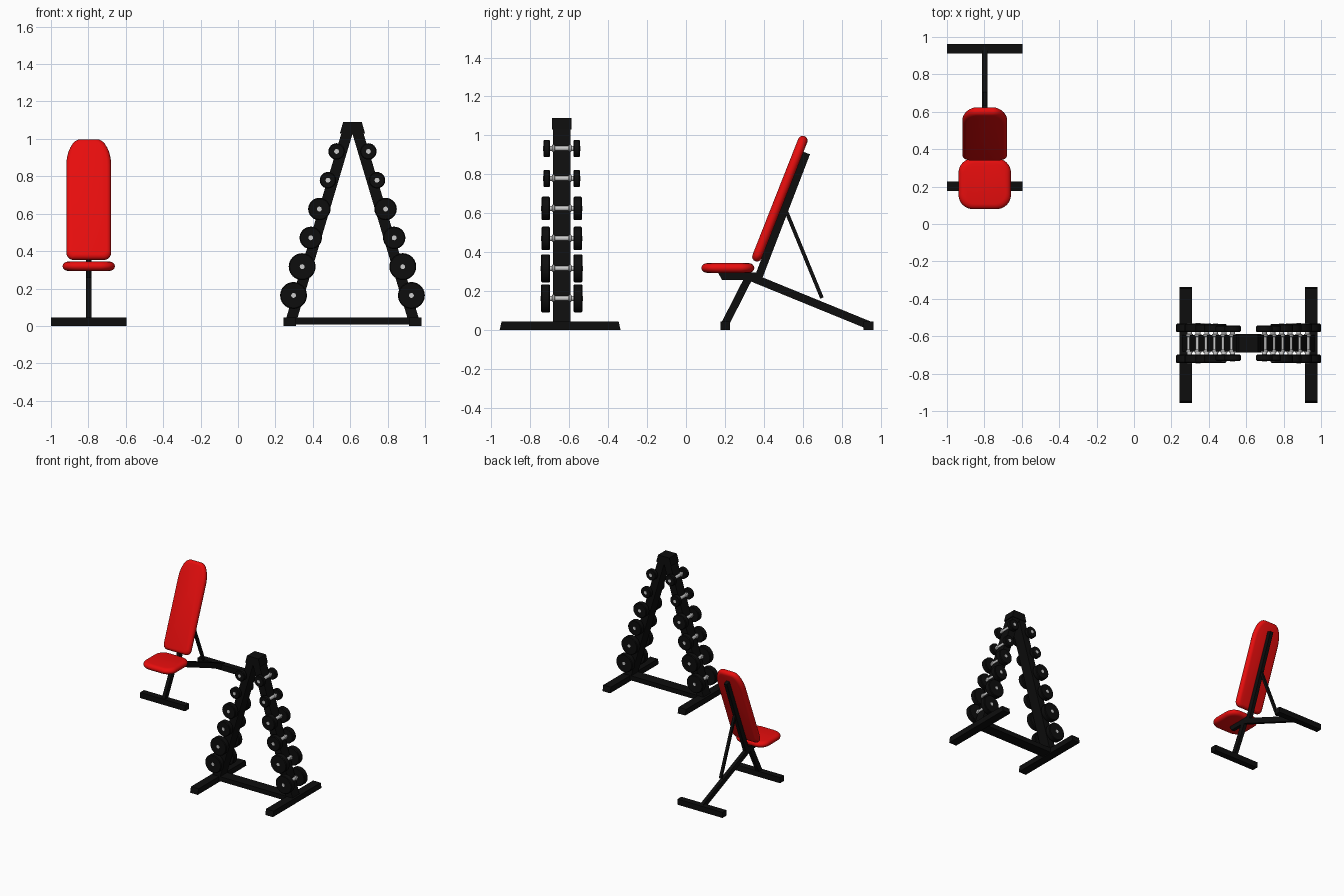
import bpy, bmesh
from math import sin, cos, pi, radians, hypot
from mathutils import Matrix, Vector

old = bpy.data.objects.get("Cube")
if old:
    bpy.data.objects.remove(old, do_unlink=True)


def material(name, color, rough):
    m = bpy.data.materials.new(name)
    m.use_nodes = True
    m.diffuse_color = (*color, 1)
    node = m.node_tree.nodes["Principled BSDF"]
    node.inputs["Base Color"].default_value = (*color, 1)
    node.inputs["Roughness"].default_value = rough
    return m


BLACK = material("black_steel", (0.004, 0.004, 0.004), 0.5)
RED = material("red_padding", (0.8, 0.004, 0.004), 0.5)
SILVER = material("silver_grip", (0.6, 0.6, 0.6), 0.4)


def finish(name, bm, mat, smooth=False):
    bmesh.ops.recalc_face_normals(bm, faces=bm.faces)
    mesh = bpy.data.meshes.new(name)
    bm.to_mesh(mesh)
    bm.free()
    mesh.materials.append(mat)
    ob = bpy.data.objects.new(name, mesh)
    bpy.context.collection.objects.link(ob)
    if smooth:
        bpy.ops.object.select_all(action="DESELECT")
        ob.select_set(True)
        bpy.context.view_layer.objects.active = ob
        bpy.ops.object.shade_smooth_by_angle(angle=radians(40))
    return ob


def loft(rings):
    """Skin a list of equal-length point loops and cap both ends."""
    bm = bmesh.new()
    loops = [[bm.verts.new(p) for p in ring] for ring in rings]
    n = len(loops[0])
    for a, b in zip(loops, loops[1:]):
        for i in range(n):
            j = (i + 1) % n
            bm.faces.new((a[i], a[j], b[j], b[i]))
    bm.faces.new(loops[0])
    bm.faces.new(loops[-1])
    return bm


def prism(name, points, axis, centre, width):
    """Extrude a side profile along x or y."""
    ends = (centre - width / 2, centre + width / 2)
    if axis == "x":
        rings = [[(e, u, z) for u, z in points] for e in ends]
    else:
        rings = [[(u, e, z) for u, z in points] for e in ends]
    return finish(name, loft(rings), BLACK)


def box(name, x, y, z):
    return prism(name, [(x[0], z[0]), (x[1], z[0]), (x[1], z[1]), (x[0], z[1])],
                 "y", sum(y) / 2, y[1] - y[0])


def bar(name, p, q, thick, width):
    """Straight tube in the bench's centre plane."""
    dy, dz = q[0] - p[0], q[1] - p[1]
    k = thick / 2 / hypot(dy, dz)
    ny, nz = -dz * k, dy * k
    quad = [(p[0] + ny, p[1] + nz), (q[0] + ny, q[1] + nz),
            (q[0] - ny, q[1] - nz), (p[0] - ny, p[1] - nz)]
    return prism(name, quad, "x", BENCH_X, width)


def lathe(name, profile, x, y, z, mat, sides):
    rings = [[(x + r * cos(2 * pi * i / sides), y + d, z + r * sin(2 * pi * i / sides))
              for i in range(sides)] for d, r in profile]
    return finish(name, loft(rings), mat, True)


def pad(name, w, h, thick, top, bottom, edge, matrix):
    """Cushion with elliptical corners (rx, ry) and a rounded rim."""
    rings, steps = [], 8
    for k in range(9):
        a = radians(-85 + 170 * k / 8)
        inset = edge * (1 - cos(a))
        ring = []
        for q, (rx, ry) in enumerate((top, top, bottom, bottom)):
            sx = 1 if q in (0, 3) else -1
            sy = 1 if q < 2 else -1
            for i in range(steps + 1):
                t = pi / 2 * (q + i / steps)
                px = sx * (w / 2 - rx) + rx * cos(t)
                py = sy * (h / 2 - ry) + ry * sin(t)
                ring.append(matrix @ Vector((px * (1 - 2 * inset / w),
                                             py * (1 - 2 * inset / h),
                                             thick / 2 * sin(a))))
        rings.append(ring)
    return finish(name, loft(rings), RED, True)


# Bench frame
BENCH_X = -0.798
TUBE = 0.027
box("bench_front_foot", (-1.0, -0.597), (0.177, 0.227), (0, 0.045))
box("bench_rear_foot", (-1.0, -0.597), (0.912, 0.962), (0, 0.045))
bar("bench_front_leg", (0.2, 0.03), (0.325, 0.275), 0.04, TUBE)
bar("bench_main_beam", (0.31, 0.282), (0.94, 0.025), 0.042, TUBE)
prism("seat_bracket", [(0.165, 0.295), (0.185, 0.257), (0.36, 0.257), (0.36, 0.295)],
      "x", BENCH_X, TUBE)
bar("backrest_post", (0.37, 0.265), (0.618, 0.91), 0.04, TUBE)
bar("backrest_strut", (0.515, 0.61), (0.698, 0.165), 0.019, 0.02)

# Bench cushions
pad("seat_cushion", 0.28, 0.272, 0.05, (0.08, 0.075), (0.08, 0.075), 0.03,
    Matrix.Translation((BENCH_X, 0.215, 0.319)))
pad("backrest_cushion", 0.24, 0.69, 0.05, (0.075, 0.15), (0.04, 0.04), 0.025,
    Matrix.Translation((BENCH_X, 0.482, 0.675)) @ Matrix.Rotation(radians(68.5), 4, "X"))

# Rack frame
RACK_X, RACK_Y = 0.612, -0.638
SLOPE = 0.2987


def grip_offset(z):
    return 0.315 - SLOPE * (z - 0.163)


box("rack_cross_bar", (0.27, 0.954), (RACK_Y - 0.045, RACK_Y + 0.045), (0.008, 0.045))
cap = [(RACK_X + s * (0.05 + d), z) for s, d, z in
       ((-1, 0, 1.09), (1, 0, 1.09), (1, 0.017, 1.03), (-1, 0.017, 1.03))]
prism("rack_top_cap", cap, "y", RACK_Y, 0.098)

for side, label in ((-1, "right"), (1, "left")):
    # Sloping upright
    leg = [(RACK_X + side * (grip_offset(z) - 0.027 + e), z)
           for z, e in ((0.01, -0.03), (0.01, 0.03), (1.085, 0.03), (1.085, -0.03))]
    prism("rack_upright_" + label, leg, "y", RACK_Y, 0.09)

    # Floor foot with slightly slanted ends
    foot = [(-0.957, 0), (-0.336, 0), (-0.346, 0.045), (-0.947, 0.045)]
    prism("rack_foot_" + label, foot, "x", RACK_X + side * 0.336, 0.068)

    # Dumbbells, largest at the bottom
    for n in range(6):
        z = 0.163 + 0.154 * n
        x = RACK_X + side * grip_offset(z)
        radius, length = ((0.072, 0.046), (0.06, 0.044), (0.044, 0.034))[n // 2]
        tip = 0.06 + length + 0.002
        tag = "%s_%d" % (label, n + 1)
        grip = [(-tip, 0.013), (-0.05, 0.013), (-0.048, 0.019), (-0.04, 0.019), (-0.034, 0.013),
                (0.034, 0.013), (0.04, 0.019), (0.048, 0.019), (0.05, 0.013), (tip, 0.013)]
        lathe("dumbbell_grip_" + tag, grip, x, RACK_Y, z, SILVER, 16)
        b = 0.005
        head = [(0, radius - b), (b, radius), (length - b, radius), (length, radius - b)]
        for s, end in ((-1, "front"), (1, "back")):
            lathe("dumbbell_head_%s_%s" % (end, tag),
                  [(s * (0.06 + d), r) for d, r in head], x, RACK_Y, z, BLACK, 24)
